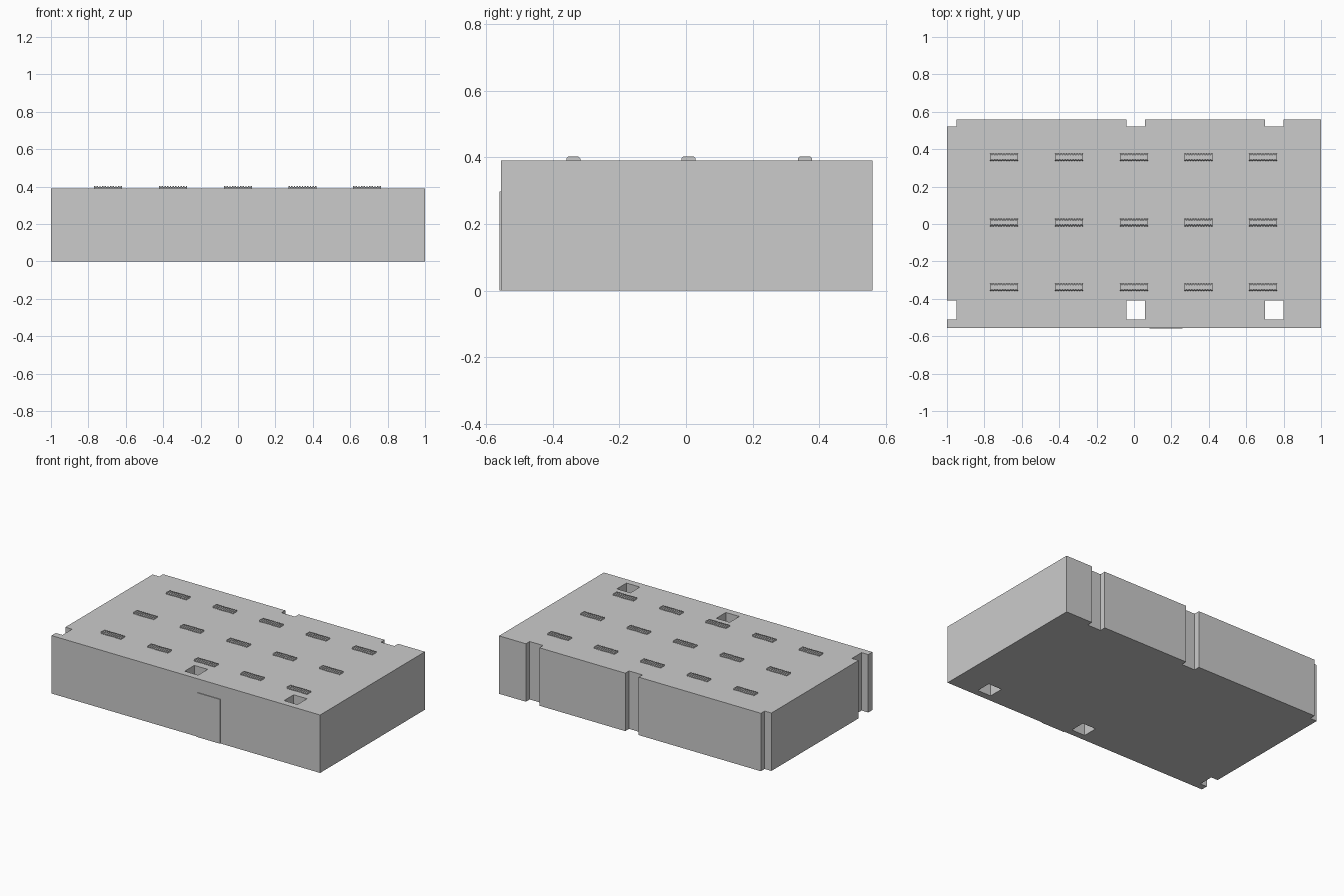
import bpy, bmesh

if "Cube" in bpy.data.objects:
    bpy.data.objects.remove(bpy.data.objects["Cube"])

BODY_TOP = 0.39


def make_object(name, bm):
    bmesh.ops.recalc_face_normals(bm, faces=bm.faces)
    mesh = bpy.data.meshes.new(name)
    bm.to_mesh(mesh)
    bm.free()
    obj = bpy.data.objects.new(name, mesh)
    bpy.context.collection.objects.link(obj)
    return obj


def add_prism(bm, profile, x0, x1):
    """Extrude a closed (y, z) profile along x."""
    face = bm.faces.new([bm.verts.new((x0, y, z)) for y, z in profile])
    result = bmesh.ops.extrude_face_region(bm, geom=[face], use_keep_orig=True)
    verts = [v for v in result["geom"] if isinstance(v, bmesh.types.BMVert)]
    bmesh.ops.translate(bm, verts=verts, vec=(x1 - x0, 0, 0))


def box(name, x0, x1, y0, y1, z0, z1):
    bm = bmesh.new()
    add_prism(bm, [(y0, z0), (y1, z0), (y1, z1), (y0, z1)], x0, x1)
    return make_object(name, bm)


# main building block
body = box("building_body", -1, 1, -0.555, 0.56, 0, BODY_TOP)

# vertical shafts near the front and notches in the back wall
for x0, x1 in [(-1.1, -0.95), (-0.04, 0.06), (0.70, 0.80)]:
    for y0, y1 in [(-0.51, -0.408), (0.52, 0.65)]:
        cutter = box("shaft_cutter", x0, x1, y0, y1, -0.1, 0.5)
        cutter.hide_render = True
        mod = body.modifiers.new("shaft", "BOOLEAN")
        mod.operation = "DIFFERENCE"
        mod.solver = "EXACT"
        mod.object = cutter
        bpy.context.view_layer.objects.active = body
        bpy.ops.object.modifier_apply(modifier=mod.name)
        bpy.data.objects.remove(cutter)

# door slab on the front wall
box("door", 0.083, 0.258, -0.56, -0.552, 0, 0.298)


# low roof vents: chamfered core with small ribs along its length
def vent_profile(y, half, top):
    c = 0.005
    return [(y - half, BODY_TOP - 0.002), (y + half, BODY_TOP - 0.002),
            (y + half, top - c), (y + half - c, top),
            (y - half + c, top), (y - half, top - c)]


RIBS = 11
for x in (-0.695, -0.347, 0.0, 0.345, 0.69):
    for y in (-0.338, 0.008, 0.357):
        bm = bmesh.new()
        add_prism(bm, vent_profile(y, 0.017, 0.399), x - 0.074, x + 0.074)
        pitch = 0.15 / (RIBS - 0.5)
        for i in range(RIBS):
            start = x - 0.075 + i * pitch
            add_prism(bm, vent_profile(y, 0.021, 0.402), start, start + pitch * 0.5)
        make_object("roof_vent", bm)
